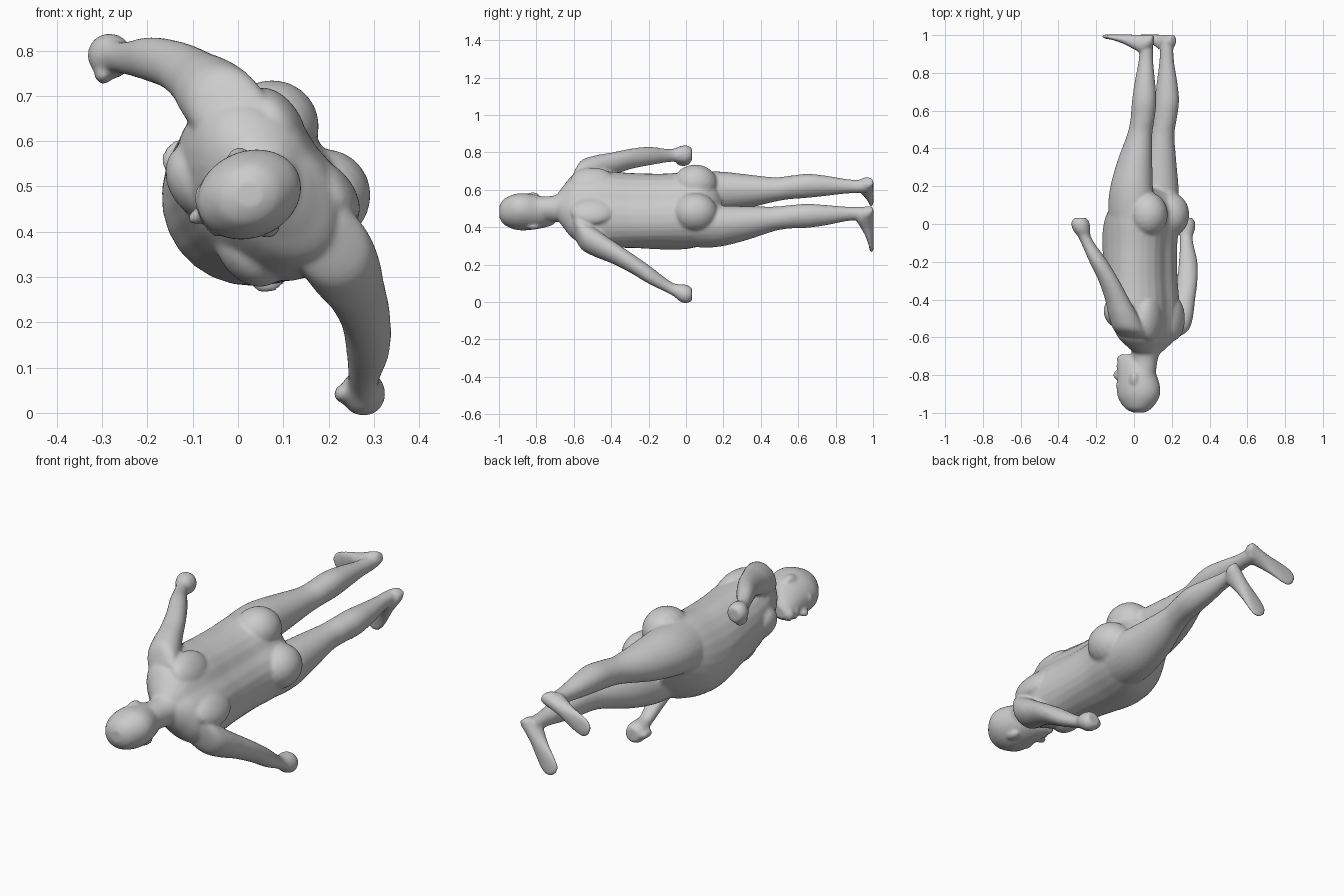
import bpy, bmesh, math
from mathutils import Vector, Matrix

# Body space: x = sideways, y = head(-) to feet(+), z = chest direction
SEG, STEP = 28, 5
bm = bmesh.new()


def spline(rows):
    """Catmull-Rom interpolation of rows of numbers."""
    out = []
    for i in range(len(rows) - 1):
        p0, p1 = rows[max(i - 1, 0)], rows[i]
        p2, p3 = rows[i + 1], rows[min(i + 2, len(rows) - 1)]
        for k in range(STEP):
            t = k / STEP
            out.append([0.5 * (2 * b + (c - a) * t + (2 * a - 5 * b + 4 * c - d) * t * t
                               + (3 * b - a - 3 * c + d) * t ** 3)
                        for a, b, c, d in zip(p0, p1, p2, p3)])
    return out + [list(rows[-1])]


def loft(rows, e1=(1, 0, 0), e2=(0, 0, 1), groove=0.0):
    """Rows: centre x, y, z, half width, front radius, back radius."""
    e1, e2 = Vector(e1), Vector(e2)
    rings = []
    for x, y, z, w, rf, rb in spline(rows):
        ring = []
        for k in range(SEG):
            t = math.tau * k / SEG
            c, s = math.cos(t), math.sin(t)
            r = rf if s > 0 else rb * (1 - groove * math.exp(-(c / 0.25) ** 2))
            ring.append(bm.verts.new(Vector((x, y, z)) + e1 * (w * c) + e2 * (r * s)))
        rings.append(ring)
    for a, b in zip(rings, rings[1:]):
        for k in range(SEG):
            j = (k + 1) % SEG
            bm.faces.new((a[k], a[j], b[j], b[k]))
    bm.faces.new(rings[0][::-1])
    bm.faces.new(rings[-1])


def blob(centre, radii):
    m = Matrix.Translation(centre) @ Matrix.Diagonal((*radii, 1))
    bmesh.ops.create_uvsphere(bm, u_segments=20, v_segments=12, radius=1, matrix=m)


# Head, nose, brow, chin and ears, then turned slightly to one side
loft([(0, -0.998, .03, .03, .03, .03), (0, -.975, .03, .066, .075, .07),
      (0, -.92, .03, .09, .113, .11), (0, -.87, .03, .096, .12, .117),
      (0, -.81, .03, .09, .118, .10), (0, -.76, .03, .078, .118, .08),
      (0, -.715, .04, .058, .105, .06), (0, -.69, .06, .03, .07, .05)])
blob((0, -.80, .15), (.017, .028, .028))
blob((0, -.855, .13), (.06, .018, .022))
blob((0, -.715, .13), (.03, .022, .024))
blob((0, -.752, .14), (.032, .014, .017))
for s in (-1, 1):
    blob((s * .092, -.82, .02), (.014, .036, .022))
ca, sa = math.cos(.24), math.sin(.24)
for v in bm.verts:
    x, z = v.co.x, v.co.z - .04
    v.co.x, v.co.z = x * ca - z * sa - .008, x * sa + z * ca + .04

# Neck
loft([(-.005, -.80, .005, .065, .065, .07), (0, -.72, 0, .068, .068, .075),
      (0, -.66, -.01, .08, .07, .085), (0, -.58, -.01, .10, .08, .10)])

# Torso with spine groove and rounded belly
loft([(0, -.69, -.02, .07, .05, .06), (0, -.655, -.02, .125, .08, .09),
      (0, -.60, -.02, .195, .125, .125), (0, -.50, -.01, .225, .165, .155),
      (0, -.40, 0, .22, .18, .165), (0, -.28, 0, .212, .20, .155),
      (0, -.12, 0, .208, .228, .155), (0, 0, 0, .212, .215, .175),
      (0, .08, 0, .208, .17, .175), (0, .15, 0, .18, .11, .13),
      (0, .19, 0, .11, .07, .07)], groove=.10)

for s in (-1, 1):
    # Chest, shoulder blade and buttock volumes
    blob((s * .09, -.46, .10), (.095, .09, .07))
    blob((s * .10, -.50, -.115), (.085, .12, .05))
    blob((s * .095, .05, -.095), (.105, .12, .108))

    # Leg
    loft([(s * .105, -.02, 0, .10, .13, .13), (s * .112, .10, .005, .105, .125, .13),
          (s * .113, .20, -.003, .102, .118, .118), (s * .106, .33, -.02, .085, .10, .095),
          (s * .098, .47, -.045, .064, .07, .068), (s * .098, .55, -.06, .061, .062, .068),
          (s * .100, .65, -.07, .063, .058, .073), (s * .098, .75, -.075, .053, .05, .06),
          (s * .092, .86, -.08, .038, .038, .041), (s * .09, .93, -.082, .035, .036, .036),
          (s * .09, .975, -.085, .032, .034, .034)])

    # Foot, toes turned outward; rows: distance from heel, half width, top y
    d = Vector((s * .27, 0, .963))
    rows = []
    for t, w, top in [(0, .02, .955), (.02, .034, .93), (.06, .038, .905), (.11, .038, .925),
                      (.17, .045, .955), (.23, .05, .974), (.265, .042, .98), (.285, .022, .984)]:
        p = Vector((s * .088, 0, -.128)) + d * t
        r = (1.003 - top) / 2
        rows.append((p.x, top + r, p.z, w, r, r))
    loft(rows, e1=(.963, 0, -s * .27), e2=(0, 1, 0))

    # Arm and closed hand, one side held slightly wider
    arm = [(.13, -.60, -.04, .06, .07, .08), (.19, -.56, -.045, .085, .085, .085),
           (.24, -.49, -.04, .076, .082, .08), (.29, -.40, -.03, .062, .066, .066),
           (.345, -.30, -.012, .054, .056, .056), (.395, -.20, .022, .051, .048, .048),
           (.432, -.11, .062, .038, .036, .036), (.45, -.065, .08, .036, .034, .034),
           (.462, -.03, .09, .047, .046, .046), (.466, .005, .094, .05, .048, .048),
           (.468, .032, .094, .034, .034, .034)]
    loft([(s * a + .03 * (a - .15) / .31, y, b, w, f, k) for a, y, b, w, f, k in arm])
    blob((s * .44 + .03, -.015, .13), (.02, .04, .02))

# Place in the world: the figure lies along y, rolled about that axis
m = Matrix(((.6, 0, -.8, .053), (0, 1, 0, 0), (-.8, 0, -.6, .496), (0, 0, 0, 1)))
bm.transform(m)
bmesh.ops.recalc_face_normals(bm, faces=bm.faces[:])
mesh = bpy.data.meshes.new("human_figure")
bm.to_mesh(mesh)
bm.free()
body = bpy.data.objects.new("human_figure", mesh)
bpy.context.collection.objects.link(body)
bpy.context.view_layer.objects.active = body
body.select_set(True)

# Fuse all volumes into one smooth skin
skin = body.modifiers.new("fuse", 'REMESH')
skin.mode = 'VOXEL'
skin.voxel_size = .0075
skin.use_smooth_shade = True
soft = body.modifiers.new("soften", 'SMOOTH')
soft.factor = .5
soft.iterations = 8
for name in ("fuse", "soften"):
    bpy.ops.object.modifier_apply(modifier=name)
bpy.ops.object.shade_smooth()
